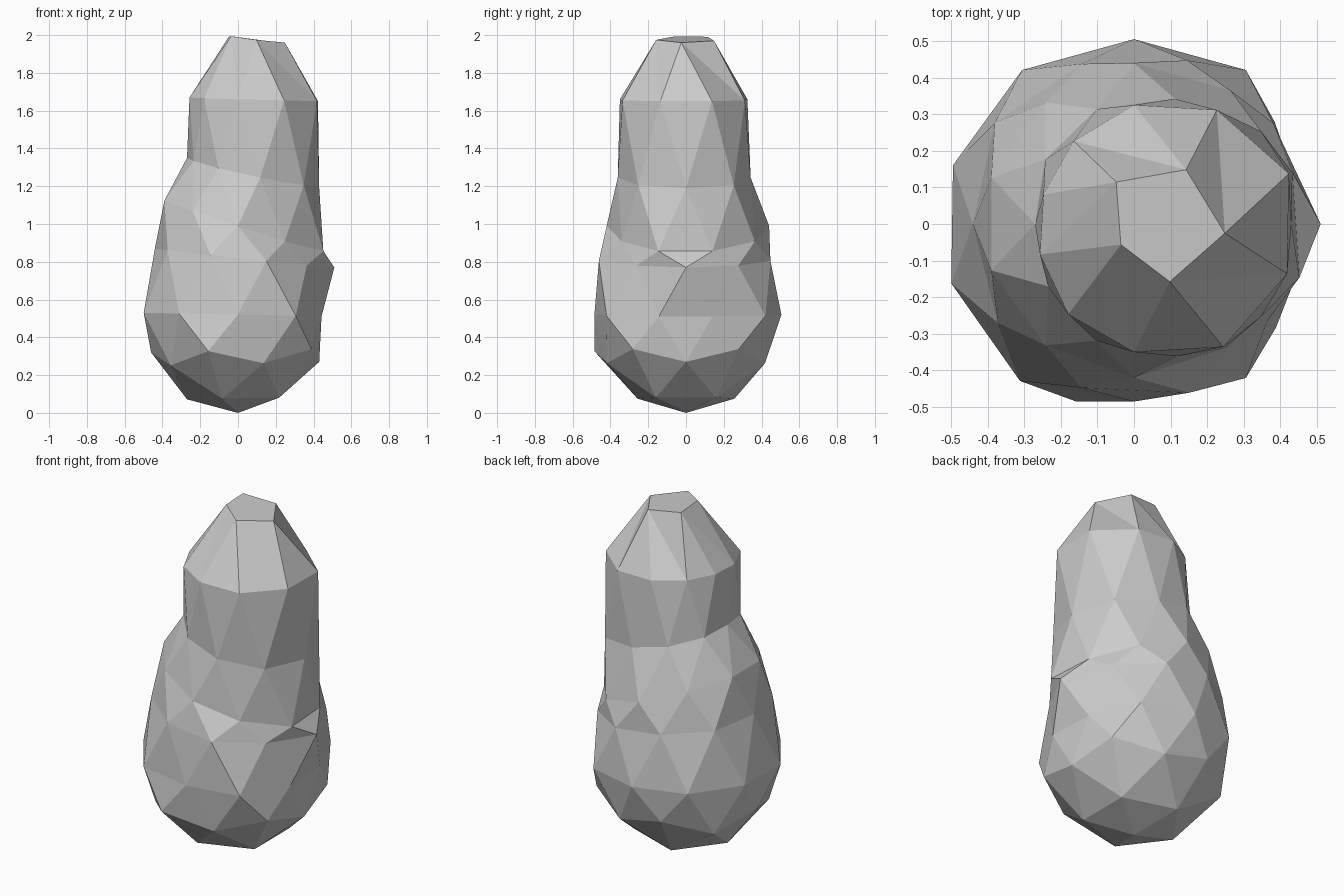
import bpy, bmesh
from math import sin, cos, radians

if "Cube" in bpy.data.objects:
    bpy.data.objects.remove(bpy.data.objects["Cube"])

# Facet rings, bottom to top:
# height, tilt along x, zigzag in height, start angle, centre x, radii
RINGS = [
    (0.077, 0.005, 0, 36, 0.00, [.27] * 5),
    (0.295, 0.01, -.035, 0, 0.00, [.43, .475, .44, .46, .46, .46, .44, .51, .44, .48]),
    (0.52, -.01, 0, 18, 0.00, [.455, .52, .505, .52, .52, .525, .53, .485, .52, .465]),
    (0.82, -.05, 0, 0, 0.00, [.51, .47, .47, .46, .47, .44, .46, .47, .485, .45]),
    (0.99, -.14, 0, 18, 0.00, [.455, .45, .44, .41, .41, .41, .41, .42, .42, .475]),
    (1.27, -.08, 0, 0, 0.00, [.43, .43, .36, .33, .30, .27, .29, .335, .38, .43]),
    (1.66, -.01, 0, 18, 0.00, [.445, .385, .325, .28, .26, .27, .305, .35, .415, .44]),
    (1.978, -.018, 0, -8, 0.07, [.18, .165, .165, .12, .16]),
]


def add_ring(bm, z, tilt, zig, start, cx, radii):
    step = 360 / len(radii)
    ring = []
    for i, r in enumerate(radii):
        deg = start + i * step
        a = radians(deg)
        h = z + tilt * cos(a) + zig * (-1) ** i
        ring.append((deg, bm.verts.new((cx + r * cos(a), r * sin(a), h))))
    return ring


def stitch(bm, low, high):
    """Join two rings with triangles, always advancing the smaller angle."""
    low = low + [(low[0][0] + 360, low[0][1])]
    high = high + [(high[0][0] + 360, high[0][1])]
    i = j = 0
    while i < len(low) - 1 or j < len(high) - 1:
        if j == len(high) - 1 or (i < len(low) - 1 and low[i + 1][0] <= high[j + 1][0]):
            bm.faces.new((low[i][1], low[i + 1][1], high[j][1]))
            i += 1
        else:
            bm.faces.new((low[i][1], high[j + 1][1], high[j][1]))
            j += 1


bm = bmesh.new()
rings = [add_ring(bm, *r) for r in RINGS]
for low, high in zip(rings, rings[1:]):
    stitch(bm, low, high)

# Pointed base and flat crown
tip = bm.verts.new((0, 0, 0))
base = [v for _, v in rings[0]]
for k, v in enumerate(base):
    bm.faces.new((tip, base[(k + 1) % 5], v))
bm.faces.new([v for _, v in rings[-1]])
bmesh.ops.recalc_face_normals(bm, faces=bm.faces)

mesh = bpy.data.meshes.new("standing_rock")
bm.to_mesh(mesh)
bm.free()
bpy.context.collection.objects.link(bpy.data.objects.new("standing_rock", mesh))
